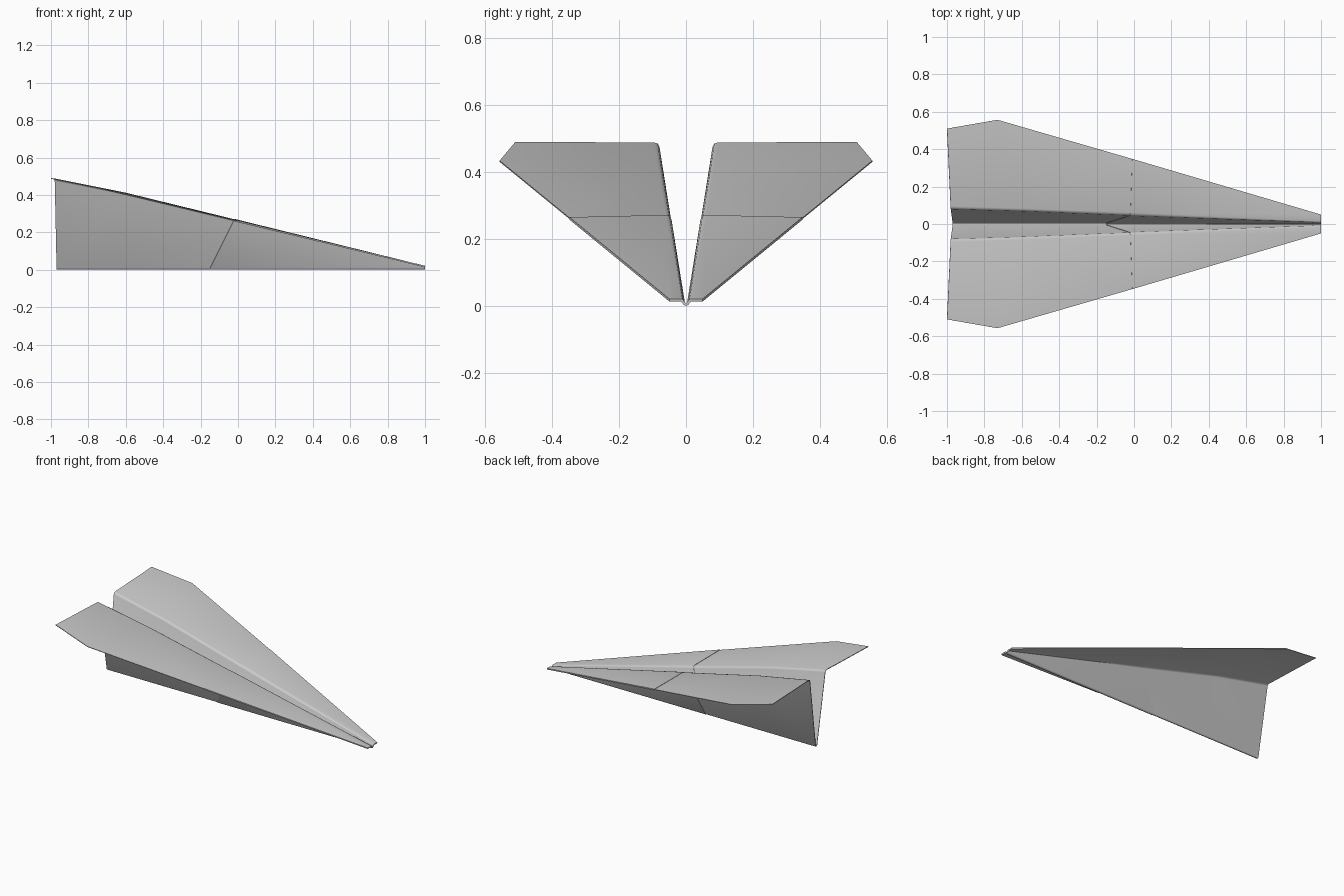
import bpy
from mathutils import Vector

if "Cube" in bpy.data.objects:
    bpy.data.objects.remove(bpy.data.objects["Cube"])

# Fold stations from tail to nose: keel x, wing root point, wing tip point
TAIL = (-0.97, (-0.98, 0.083, 0.486), (-1.00, 0.51, 0.488))
BEND = (-0.62, (-0.60, 0.072, 0.410), (-0.73, 0.557, 0.432))
FLAP = (-0.15, (-0.02, 0.049, 0.268), (-0.01, 0.348, 0.261))
NOSE = (1.00, (1.00, 0.013, 0.017), (1.00, 0.05, 0.017))


def section(keel_x, root, tip):
    """Half cross-section: rounded keel, body side, rounded wing fold, wing."""
    root, tip = Vector(root), Vector(tip)
    low = Vector((keel_x, 0.007, 0.009))
    r = min(0.012, root.z * 0.15)
    down = root + (low - root).normalized() * r
    out = root + (tip - root).normalized() * r
    mid = root * 0.5 + (down + out) * 0.25
    return [Vector((keel_x, 0, 0.004)), Vector((keel_x, 0.004, 0.0055)),
            low, down, mid, out, tip]


def folded_sheet(name, stations, thickness):
    rows = [section(*s) for s in stations]
    n = len(rows[0])
    verts = [p for row in rows for p in row]
    faces = [(i * n + j, (i + 1) * n + j, (i + 1) * n + j + 1, i * n + j + 1)
             for i in range(len(rows) - 1) for j in range(n - 1)]
    mesh = bpy.data.meshes.new(name)
    mesh.from_pydata(verts, [], faces)
    ob = bpy.data.objects.new(name, mesh)
    bpy.context.collection.objects.link(ob)
    # Mirror across the keel, then give the paper its thickness
    mirror = ob.modifiers.new("mirror", 'MIRROR')
    mirror.use_axis = (False, True, False)
    mirror.use_clip = True
    solid = ob.modifiers.new("paper", 'SOLIDIFY')
    solid.thickness = thickness
    solid.offset = 0
    bpy.ops.object.select_all(action='DESELECT')
    ob.select_set(True)
    bpy.context.view_layer.objects.active = ob
    for m in ("mirror", "paper"):
        bpy.ops.object.modifier_apply(modifier=m)
    bpy.ops.object.shade_smooth_by_angle(angle=0.9)
    return ob


# Single-layer rear paper and the thicker folded-over front
folded_sheet("rear_paper", [TAIL, BEND, FLAP], 0.004)
folded_sheet("front_folded_layers", [FLAP, NOSE], 0.008)
